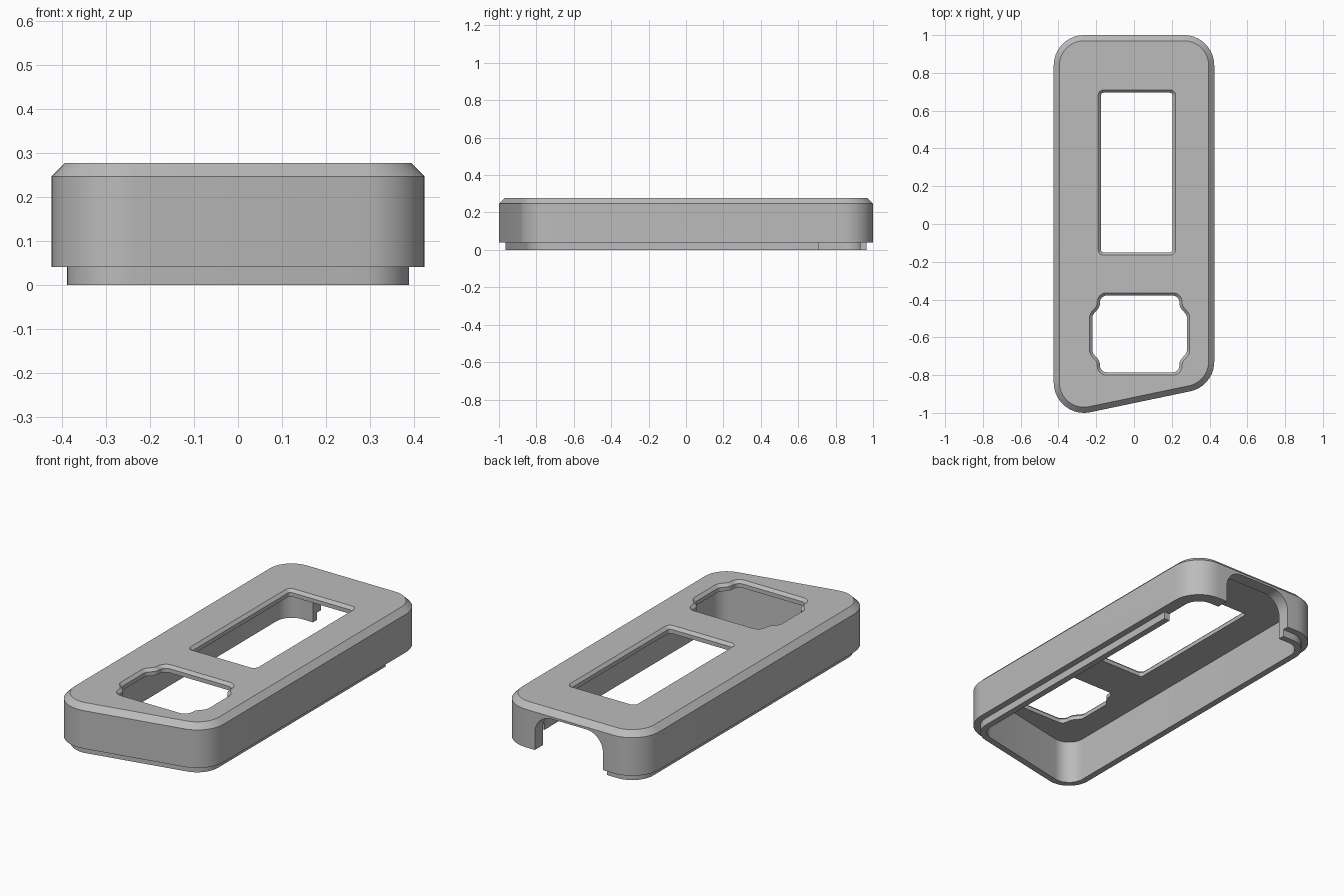
import bpy, bmesh, math
from mathutils import Vector, Matrix

cube = bpy.data.objects.get("Cube")
if cube:
    bpy.data.objects.remove(cube, do_unlink=True)

grey = bpy.data.materials.new("plain_grey")
grey.use_nodes = True
colour = (0.5, 0.5, 0.5, 1)
grey.diffuse_color = colour
grey.node_tree.nodes["Principled BSDF"].inputs["Base Color"].default_value = colour


def outline(corners, inset=0.0, steps=10):
    """Counter-clockwise polygon of (x, y, radius), moved inwards and with rounded corners."""
    pts = []
    n = len(corners)
    for i, (x, y, r) in enumerate(corners):
        p = Vector((x, y))
        u = (Vector(corners[i - 1][:2]) - p).normalized()
        v = (Vector(corners[(i + 1) % n][:2]) - p).normalized()
        side = 1 if v.x * u.y - v.y * u.x > 0 else -1
        half = u.angle(v) / 2
        mid = (u + v).normalized()
        p = p + mid * side * inset / math.sin(half)
        r = max(r - side * inset, 0.002)
        c = p + mid * r / math.sin(half)
        s = p + u * r / math.tan(half) - c
        e = p + v * r / math.tan(half) - c
        start = math.atan2(s.y, s.x)
        turn = (math.atan2(e.y, e.x) - start + math.pi) % math.tau - math.pi
        for k in range(steps + 1):
            a = start + turn * k / steps
            pts.append(c + Vector((math.cos(a), math.sin(a))) * r)
    return pts


def loft(name, corners, levels, turn=None):
    """Closed solid through (inset, z) levels of one outline."""
    bm = bmesh.new()
    rings = [[bm.verts.new((p.x, p.y, z)) for p in outline(corners, d)] for d, z in levels]
    for low, high in zip(rings, rings[1:]):
        for i in range(len(low)):
            j = (i + 1) % len(low)
            bm.faces.new((low[i], low[j], high[j], high[i]))
    bm.faces.new(rings[0][::-1])
    bm.faces.new(rings[-1])
    if turn:
        bm.transform(turn)
    bmesh.ops.recalc_face_normals(bm, faces=bm.faces)
    mesh = bpy.data.meshes.new(name)
    bm.to_mesh(mesh)
    bm.free()
    mesh.materials.append(grey)
    obj = bpy.data.objects.new(name, mesh)
    bpy.context.collection.objects.link(obj)
    return obj


def rect(x0, x1, y0, y1, r):
    return [(x0, y0, r), (x1, y0, r), (x1, y1, r), (x0, y1, r)]


def cut(target, cutter):
    cutter.hide_render = True
    mod = target.modifiers.new("cut", 'BOOLEAN')
    mod.operation = 'DIFFERENCE'
    mod.solver = 'EXACT'
    mod.object = cutter
    bpy.context.view_layer.objects.active = target
    bpy.ops.object.modifier_apply(modifier=mod.name)
    bpy.data.objects.remove(cutter, do_unlink=True)


# Case body with slanted front end, stepped lip below and chamfered top rim
case_plan = [(-0.425, -1.037, 0.16), (0.425, -0.859, 0.16),
             (0.425, 1.0, 0.16), (-0.425, 1.0, 0.16)]
case = loft("case_shell", case_plan,
            [(0.035, 0), (0.035, 0.04), (0, 0.04), (0, 0.247), (0.03, 0.277)])

# Hollow inside
cut(case, loft("cavity", case_plan, [(0.07, -0.1), (0.07, 0.24)]))

# Both top openings have a chamfered edge
hole_levels = [(0.015, 0.2), (0.015, 0.262), (0, 0.277), (0, 0.3)]
cut(case, loft("screen_opening", rect(-0.19, 0.22, -0.165, 0.71, 0.03), hole_levels))

# Button opening: one quarter of the outline, mirrored around its centre
quarter = [(0.265, 0.105, 0.05), (0.225, 0.15, 0.04), (0.225, 0.218, 0.05)]
button_plan = []
for sx, sy in ((1, 1), (-1, 1), (-1, -1), (1, -1)):
    part = quarter if sx == sy else quarter[::-1]
    button_plan += [(0.03 + sx * x, -0.582 + sy * y, r) for x, y, r in part]
cut(case, loft("button_opening", button_plan, hole_levels))

# Cable notch through the back wall
cut(case, loft("cable_notch", rect(-0.2, 0.21, -0.3, 0.235, 0.1),
               [(0, -1.2), (0, -0.8)], Matrix.Rotation(math.pi / 2, 4, 'X')))

# The lip is left out around the back left corner
cut(case, loft("lip_gap", rect(0, 0.6, 0.71, 1.2, 0.002), [(0, -0.1), (0, 0.04)]))

# Smooth rounded corners, crisp edges
bpy.ops.object.select_all(action='DESELECT')
case.select_set(True)
bpy.context.view_layer.objects.active = case
bpy.ops.object.shade_smooth_by_angle(angle=math.radians(30))
